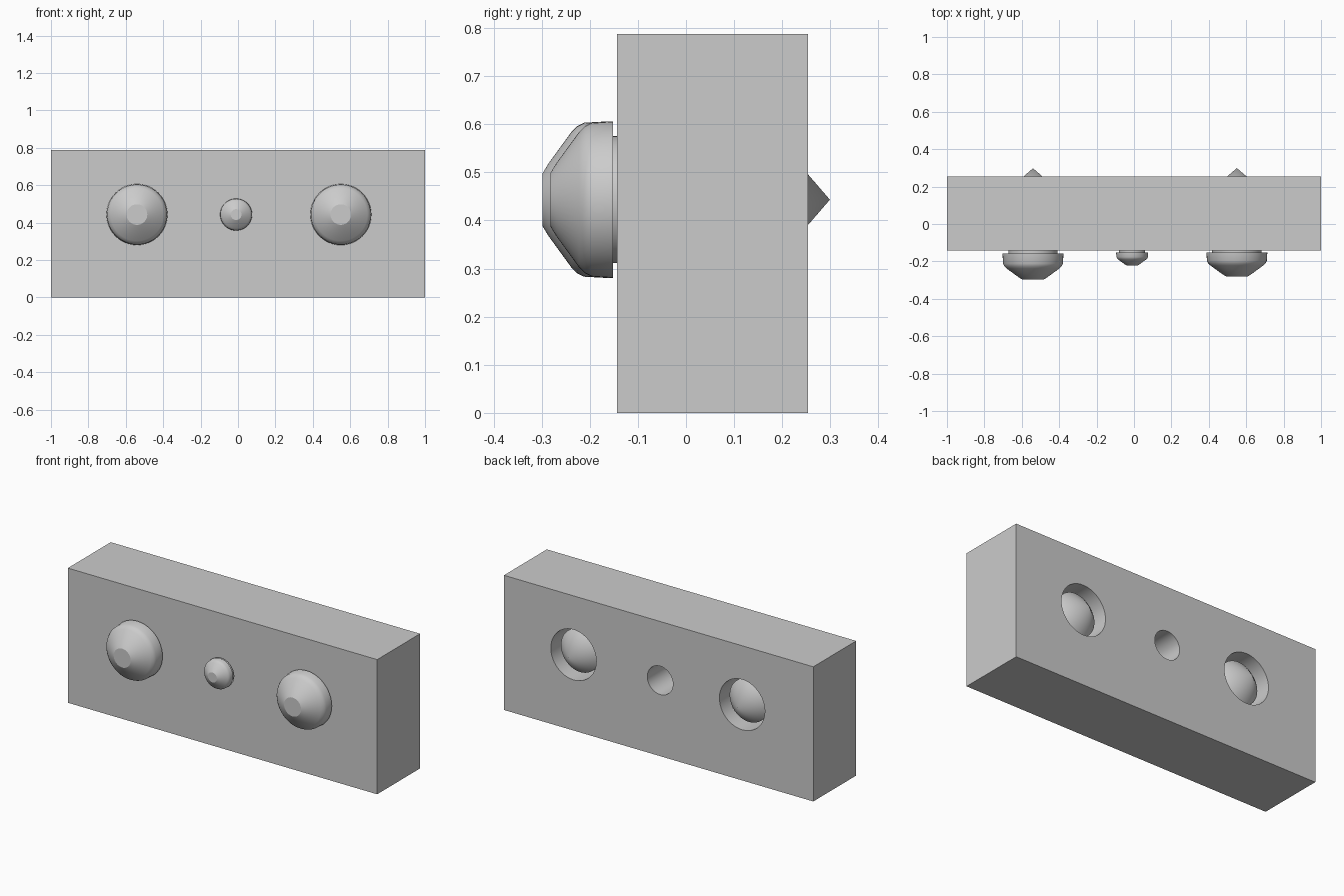
import bpy, math

if "Cube" in bpy.data.objects:
    bpy.data.objects.remove(bpy.data.objects["Cube"])

SEG = 48
Z = 0.443


def lathe_y(name, profile, x, z):
    """Spin (y, radius) points around an axis parallel to y."""
    verts, faces, rings = [], [], []
    for y, r in profile:
        if r == 0:
            rings.append([len(verts)])
            verts.append((x, y, z))
        else:
            rings.append(list(range(len(verts), len(verts) + SEG)))
            verts += [(x + r * math.cos(2 * math.pi * i / SEG), y,
                       z + r * math.sin(2 * math.pi * i / SEG)) for i in range(SEG)]
    for a, b in zip(rings, rings[1:]):
        for i in range(SEG):
            j = (i + 1) % SEG
            if len(a) == 1:
                faces.append((a[0], b[i], b[j]))
            elif len(b) == 1:
                faces.append((a[i], b[0], a[j]))
            else:
                faces.append((a[i], b[i], b[j], a[j]))
    for ring, end in ((rings[0], 0), (rings[-1], 1)):
        if len(ring) > 1:
            faces.append(tuple(ring if not end else ring[::-1]))
    mesh = bpy.data.meshes.new(name)
    mesh.from_pydata(verts, [], faces)
    ob = bpy.data.objects.new(name, mesh)
    bpy.context.collection.objects.link(ob)
    bpy.ops.object.select_all(action='DESELECT')
    ob.select_set(True)
    bpy.context.view_layer.objects.active = ob
    bpy.ops.object.mode_set(mode='EDIT')
    bpy.ops.mesh.select_all(action='SELECT')
    bpy.ops.mesh.normals_make_consistent(inside=False)
    bpy.ops.object.mode_set(mode='OBJECT')
    return ob


def pin(name, x, front, back, s, tip):
    """Domed head, neck and shaft ending in a pointed tip."""
    profile = [(front, 0.055 * s), (front + 0.012 * s, 0.075 * s),
               (front + 0.060 * s, 0.141 * s), (front + 0.072 * s, 0.153 * s),
               (front + 0.086 * s, 0.160 * s), (back, 0.163 * s),
               (back, 0.132 * s), (-0.12, 0.132 * s), (-0.12, 0.125 * s),
               (tip - 0.108 * s, 0.125 * s), (tip, 0)]
    lathe_y(name, profile, x, Z)
    bpy.ops.object.shade_smooth_by_angle(angle=math.radians(30))


# main block
bpy.ops.mesh.primitive_cube_add(size=1, location=(0, 0.055, 0.3935))
block = bpy.context.object
block.name = "block"
block.scale = (2, 0.396, 0.787)
bpy.ops.object.transform_apply(location=True, scale=True)

# bored holes through the block
for x, r in ((-0.54, 0.147), (-0.01, 0.083), (0.55, 0.147)):
    cutter = lathe_y("hole_cutter", [(-0.3, r), (0.4, r)], x, Z)
    cutter.hide_render = True
    mod = block.modifiers.new("hole", 'BOOLEAN')
    mod.object = cutter
    mod.solver = 'EXACT'
    bpy.context.view_layer.objects.active = block
    bpy.ops.object.modifier_apply(modifier=mod.name)
    bpy.data.objects.remove(cutter)
bpy.ops.object.select_all(action='DESELECT')
block.select_set(True)
bpy.context.view_layer.objects.active = block
bpy.ops.object.shade_smooth_by_angle(angle=math.radians(30))

# pins
pin("left_pin", -0.54, -0.298, -0.158, 1.0, 0.298)
pin("right_pin", 0.55, -0.282, -0.152, 1.0, 0.299)
pin("middle_pin", -0.01, -0.222, -0.153, 0.525, 0.09)
